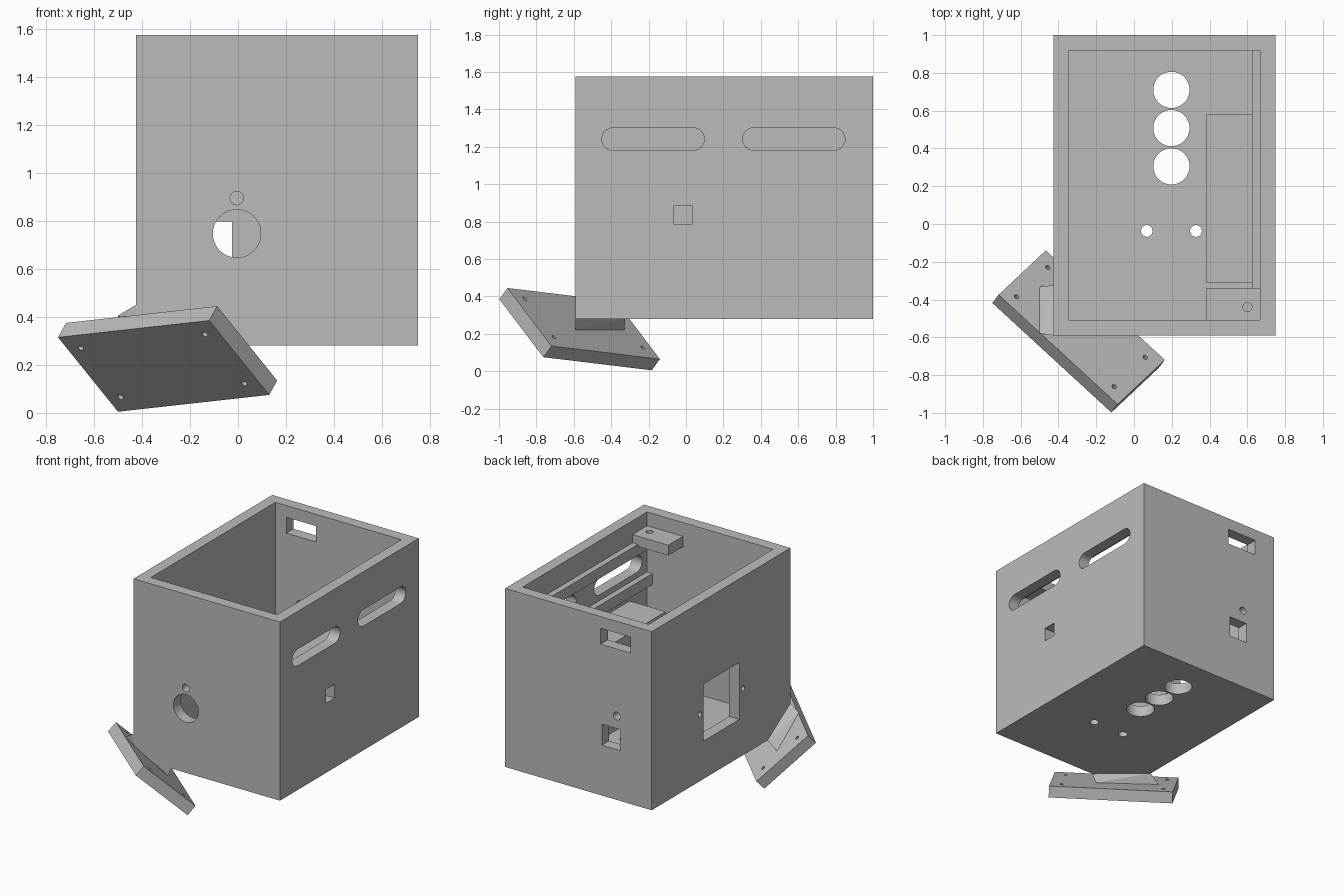
import bpy, bmesh, math
from mathutils import Matrix, Vector

cube = bpy.data.objects.get("Cube")
if cube:
    bpy.data.objects.remove(cube)

grey = bpy.data.materials.new("plain_grey")
grey.use_nodes = True
COLOR = (0.5, 0.5, 0.5, 1)
grey.diffuse_color = COLOR
grey.node_tree.nodes["Principled BSDF"].inputs["Base Color"].default_value = COLOR


def finish(name, bm):
    bmesh.ops.recalc_face_normals(bm, faces=bm.faces)
    mesh = bpy.data.meshes.new(name)
    bm.to_mesh(mesh)
    bm.free()
    mesh.materials.append(grey)
    obj = bpy.data.objects.new(name, mesh)
    bpy.context.collection.objects.link(obj)
    return obj


def add_box(bm, lo, hi):
    lo, hi = Vector(lo), Vector(hi)
    m = Matrix.Translation((lo + hi) / 2) @ Matrix.Diagonal((*(hi - lo), 1))
    bmesh.ops.create_cube(bm, size=1, matrix=m)


def add_rod(bm, center, axis, radius, depth):
    turn = Vector(axis).to_track_quat('Z', 'Y').to_matrix().to_4x4()
    bmesh.ops.create_cone(bm, cap_ends=True, segments=40, radius1=radius, radius2=radius,
                          depth=depth, matrix=Matrix.Translation(center) @ turn)


def box(name, lo, hi):
    bm = bmesh.new()
    add_box(bm, lo, hi)
    return finish(name, bm)


def cut(obj, bm):
    """Subtract the closed shapes in bm and bake the result."""
    cutter = finish("cutter", bm)
    cutter.hide_render = True
    mod = obj.modifiers.new("cut", 'BOOLEAN')
    mod.operation, mod.solver, mod.object = 'DIFFERENCE', 'EXACT', cutter
    graph = bpy.context.evaluated_depsgraph_get()
    mesh = bpy.data.meshes.new_from_object(obj.evaluated_get(graph))
    obj.modifiers.clear()
    obj.data = mesh
    bpy.data.objects.remove(cutter)


def smooth(obj):
    bpy.ops.object.select_all(action='DESELECT')
    obj.select_set(True)
    bpy.context.view_layer.objects.active = obj
    bpy.ops.object.shade_smooth_by_angle(angle=math.radians(25))


# Open-topped case
X0, X1, Y0, Y1, Z0, Z1 = -0.425, 0.75, -0.59, 1.0, 0.28, 1.575
W = 0.082
FLOOR = Z0 + W
case = box("case", (X0, Y0, Z0), (X1, Y1, Z1))
bm = bmesh.new()
add_box(bm, (X0 + W, Y0 + W, FLOOR), (X1 - W, Y1 - W, Z1 + 0.2))
cut(case, bm)

bm = bmesh.new()
D = W + 0.06
left, right = X1 - W / 2, X0 + W / 2
front, back = Y0 + W / 2, Y1 - W / 2
# Front: round opening and indicator hole
add_rod(bm, (-0.005, front, 0.747), (0, 1, 0), 0.1, D)
add_rod(bm, (-0.005, front, 0.895), (0, 1, 0), 0.028, D)
# Back: two rectangular openings and a small hole
add_box(bm, (-0.255, back - D / 2, 1.375), (-0.015, back + D / 2, 1.49))
add_box(bm, (-0.175, back - D / 2, 0.645), (-0.025, back + D / 2, 0.797))
add_rod(bm, (-0.145, back, 0.888), (0, 1, 0), 0.028, D)
# Right side: window and its screw holes
add_box(bm, (right - D / 2, -0.005, 0.555), (right + D / 2, 0.405, 0.968))
for y in (-0.046, 0.446):
    add_rod(bm, (right, y, 0.764), (1, 0, 0), 0.018, D)
# Left side: square port
add_box(bm, (left - D / 2, -0.065, 0.785), (left + D / 2, 0.035, 0.885))
# Floor: three large and two small holes
for y in (0.305, 0.508, 0.71):
    add_rod(bm, (0.198, y, Z0 + W / 2), (0, 0, 1), 0.096, D)
for x in (0.068, 0.328):
    add_rod(bm, (x, -0.037, Z0 + W / 2), (0, 0, 1), 0.031, D)
cut(case, bm)

# Left side: rounded slots
bm = bmesh.new()
R = 0.06
for ya, yb in ((-0.45, 0.098), (0.303, 0.85)):
    ring = []
    for i in range(34):
        side, step = divmod(i, 17)
        a = math.pi * (step / 16 + side) - math.pi / 2
        cy = ya + R if side else yb - R
        ring.append(bm.verts.new((left - D / 2, cy + R * math.cos(a), 1.241 + R * math.sin(a))))
    face = bm.faces.new(ring)
    out = bmesh.ops.extrude_face_region(bm, geom=[face])
    bmesh.ops.translate(bm, vec=(D, 0, 0),
                        verts=[v for v in out["geom"] if isinstance(v, bmesh.types.BMVert)])
cut(case, bm)
smooth(case)

# Interior rails, compartment and screw block
for name, z in (("lower_rail", 1.06), ("upper_rail", 1.335)):
    box(name, (0.625, Y0 + W, z), (X1 - W, Y1 - W, z + 0.08))
box("compartment", (0.38, -0.31, FLOOR), (X1 - W, 0.58, 1.005))
block = box("screw_block", (0.38, Y0 + W, 1.4), (X1 - W, -0.34, 1.475))
bm = bmesh.new()
add_rod(bm, (0.6, -0.44, 1.44), (0, 0, 1), 0.024, 0.2)
cut(block, bm)
smooth(block)

# Tilted mounting plate with four screw holes
corner = Vector((-0.75, -0.418, 0.315))
along = Vector((0.63, -0.58, 0.07))
down = Vector((0.25, 0.235, -0.31))
normal = along.cross(down).normalized()
bm = bmesh.new()
ring = [bm.verts.new(corner + p) for p in (Vector(), along, along + down, down)]
top = [bm.verts.new(v.co + normal * 0.081) for v in ring]
bm.faces.new(ring)
bm.faces.new(top)
for i in range(4):
    j = (i + 1) % 4
    bm.faces.new((ring[i], ring[j], top[j], top[i]))
plate = finish("mounting_plate", bm)
bm = bmesh.new()
for a in (0.085, 0.905):
    for b in (0.165, 0.825):
        add_rod(bm, corner + along * a + down * b + normal * 0.04, normal, 0.013, 0.2)
cut(plate, bm)
smooth(plate)

# Wedge joining the plate to the case corner
bm = bmesh.new()
for p in ((-0.15, Y0, 0.22), (-0.5, -0.33, 0.22), (-0.5, -0.58, 0.405),
          (X0, Y0, 0.45), (X0, -0.325, Z0), (-0.12, Y0, Z0)):
    bm.verts.new(p)
bmesh.ops.convex_hull(bm, input=bm.verts)
finish("wedge", bm)
